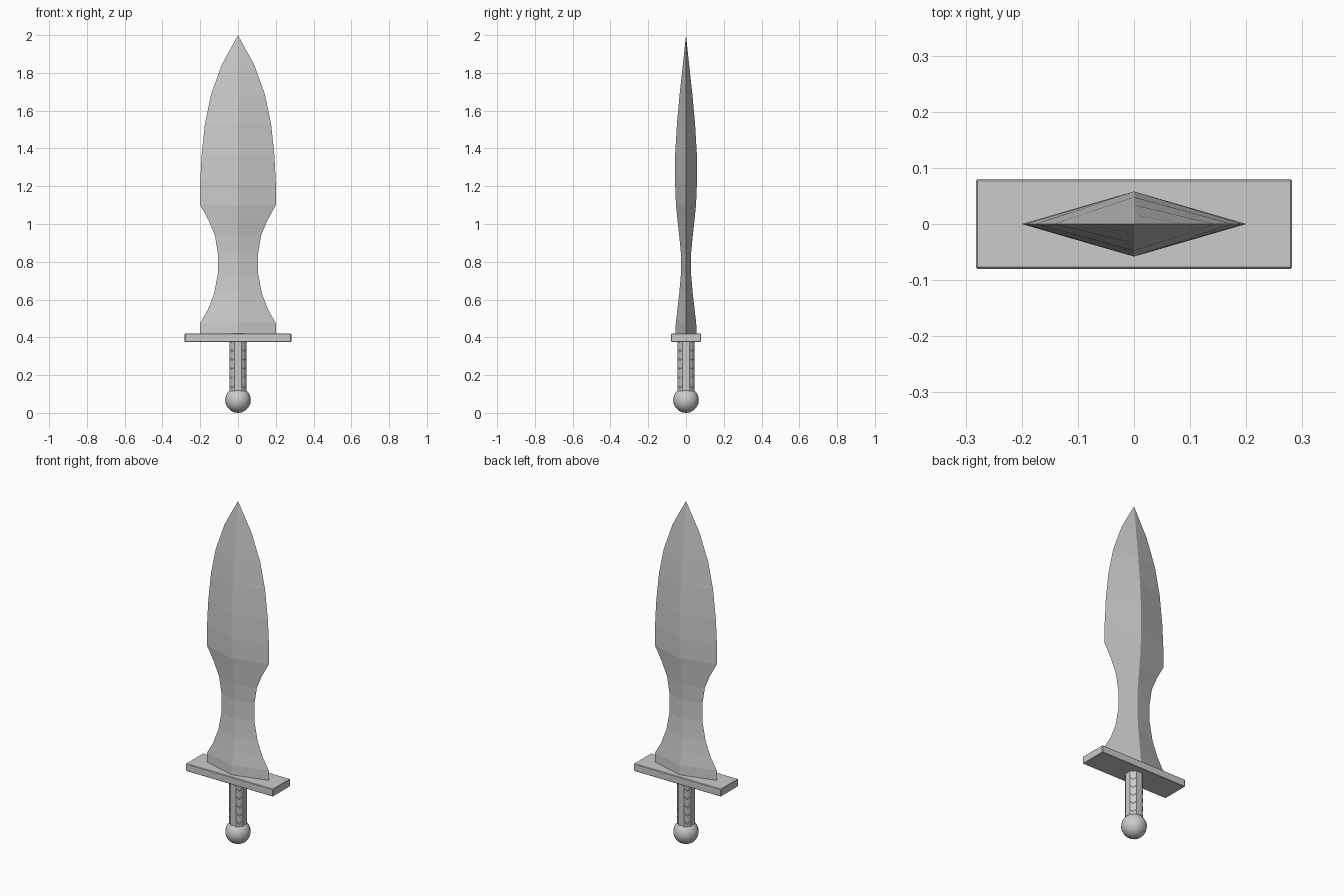
import bpy, bmesh
from math import radians, cos, sin

if "Cube" in bpy.data.objects:
    bpy.data.objects.remove(bpy.data.objects["Cube"])


def make_object(name, verts, faces):
    mesh = bpy.data.meshes.new(name)
    mesh.from_pydata(verts, [], faces)
    bm = bmesh.new()
    bm.from_mesh(mesh)
    bmesh.ops.recalc_face_normals(bm, faces=bm.faces)
    bm.to_mesh(mesh)
    bm.free()
    obj = bpy.data.objects.new(name, mesh)
    bpy.context.collection.objects.link(obj)
    return obj


def loft(rings, tip=None):
    """Join equal-sized rings with quads, closing the ends."""
    n = len(rings[0])
    verts = [v for ring in rings for v in ring]
    faces = [list(range(n))]
    for r in range(len(rings) - 1):
        for i in range(n):
            a, b = r * n + i, r * n + (i + 1) % n
            faces.append([a, b, b + n, a + n])
    last = (len(rings) - 1) * n
    if tip:
        verts.append(tip)
        faces += [[last + i, last + (i + 1) % n, len(verts) - 1] for i in range(n)]
    else:
        faces.append(list(range(last, last + n)))
    return verts, faces


# Leaf blade: diamond section (height, half width, half thickness)
profile = [(0.41, 0.20, 0.057), (0.475, 0.20, 0.054), (0.545, 0.160, 0.046),
           (0.63, 0.127, 0.036), (0.735, 0.107, 0.027), (0.846, 0.107, 0.027),
           (0.94, 0.122, 0.036), (1.02, 0.156, 0.045), (1.10, 0.20, 0.053),
           (1.22, 0.20, 0.058), (1.36, 0.193, 0.058), (1.53, 0.175, 0.048),
           (1.685, 0.143, 0.034), (1.84, 0.087, 0.017)]
blade = make_object("blade", *loft(
    [[(w, 0, z), (0, t, z), (-w, 0, z), (0, -t, z)] for z, w, t in profile],
    tip=(0, 0, 2.0)))

# Cross guard: thin slab with a tiny bevel
bpy.ops.mesh.primitive_cube_add(size=1, location=(0, 0, 0.398))
guard = bpy.context.object
guard.name = "guard"
guard.scale = (0.564, 0.16, 0.044)
bpy.ops.object.transform_apply(location=False, rotation=False, scale=True)
bevel = guard.modifiers.new("edge", 'BEVEL')
bevel.width = 0.003
bevel.segments = 1

# Grip: straight strips on the four sides, stepped chevrons on the corners
def grip_ring(z, corner_radius):
    ring = []
    for quarter in range(4):
        for off, r, drop in ((22.5, 0.0475, 0), (45, corner_radius, 0.015),
                             (67.5, 0.0475, 0)):
            a = radians(quarter * 90 + off)
            ring.append((r * cos(a), r * sin(a), z - drop))
    return ring


rings = []
steps = 6
pitch = 0.29 / steps
for i in range(steps):
    z = 0.10 + i * pitch
    rings += [grip_ring(z, 0.044), grip_ring(z + pitch * 0.92, 0.048)]
grip = make_object("grip", *loft(rings))

# Ball pommel
bpy.ops.mesh.primitive_uv_sphere_add(segments=16, ring_count=10, radius=0.068,
                                     location=(0, 0, 0.068))
pommel = bpy.context.object
pommel.name = "pommel"
bpy.ops.object.shade_smooth_by_angle(angle=radians(40))
